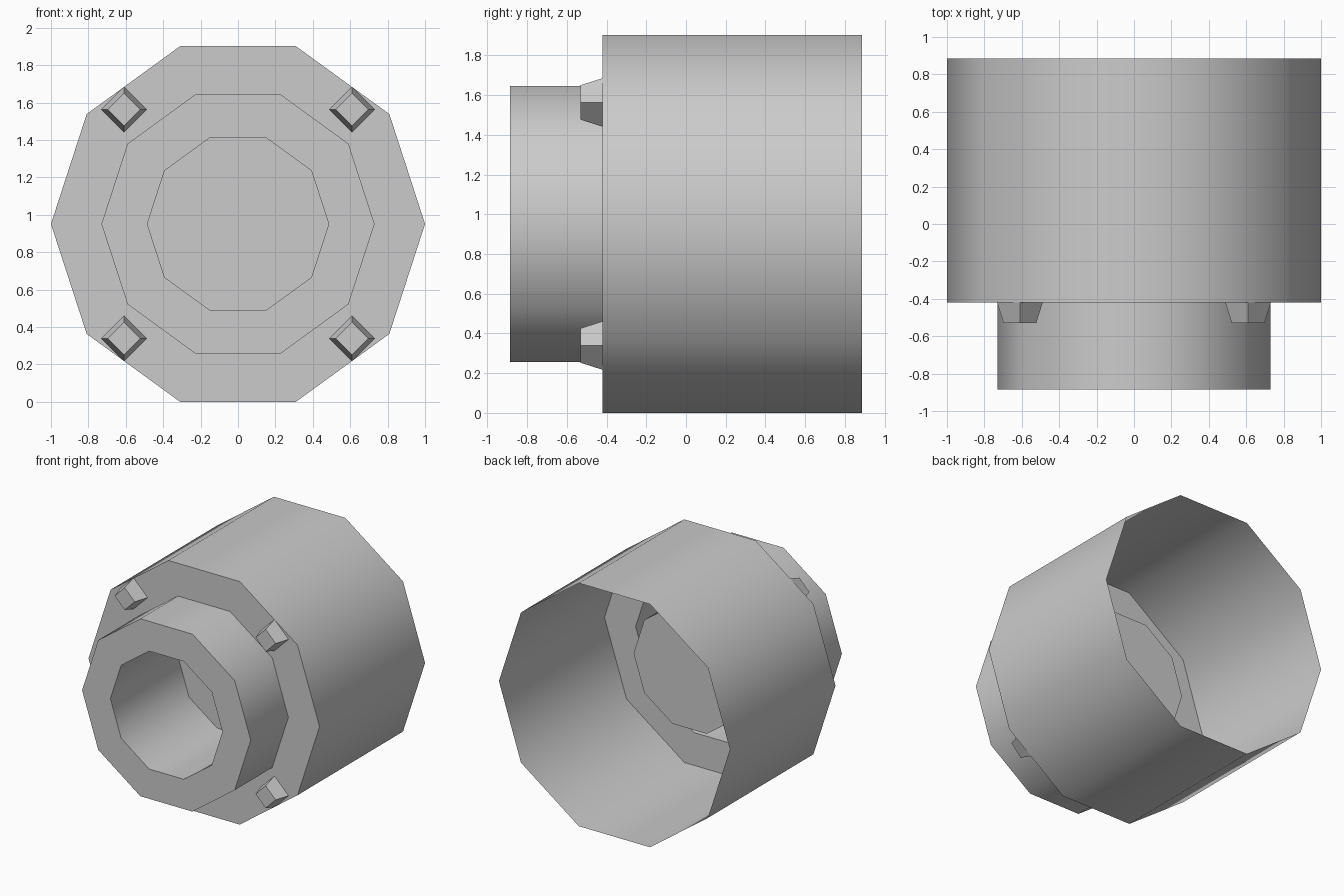
import bpy, bmesh, math

if "Cube" in bpy.data.objects:
    bpy.data.objects.remove(bpy.data.objects["Cube"])

SIDES = 10
CZ = math.sin(math.radians(72))   # axis height, so the flat side rests on the ground

grey = bpy.data.materials.new("plain grey")
grey.diffuse_color = (0.6, 0.6, 0.6, 1)
grey.use_nodes = True
grey.node_tree.nodes["Principled BSDF"].inputs["Base Color"].default_value = grey.diffuse_color


def finish(name, bm, smooth):
    me = bpy.data.meshes.new(name)
    bm.to_mesh(me)
    bm.free()
    me.materials.append(grey)
    ob = bpy.data.objects.new(name, me)
    bpy.context.collection.objects.link(ob)
    if smooth:
        bpy.ops.object.select_all(action='DESELECT')
        ob.select_set(True)
        bpy.context.view_layer.objects.active = ob
        bpy.ops.object.shade_smooth_by_angle(angle=math.radians(45))
    return ob


def lathe(name, profile, sides, cx, cz, cap, smooth):
    """Turn a (radius, y) profile round an axis along y; optionally cap its last ring."""
    bm = bmesh.new()
    rings = []
    for r, y in profile:
        rings.append([bm.verts.new((cx + r * math.cos(2 * math.pi * i / sides), y,
                                    cz + r * math.sin(2 * math.pi * i / sides)))
                      for i in range(sides)])
    for a, b in zip(rings, rings[1:]):
        for i in range(sides):
            j = (i + 1) % sides
            bm.faces.new((a[i], b[i], b[j], a[j]))
    if cap:
        bm.faces.new(rings[-1])
    bm.normal_update()
    # the cap faces the front
    for f in bm.faces:
        if len(f.verts) == sides and cap and f.calc_center_median().y < 0 \
                and abs(f.normal.y) > 0.99 and f.index == -1 and f.normal.y > 0:
            f.normal_flip()
    bm.normal_update()
    return finish(name, bm, smooth)


# open-backed thin shell: body, shoulder, neck, front rim, bore and bore floor
lathe("stepped_housing",
      [(1, 0.885), (1, -0.42), (0.73, -0.42), (0.73, -0.885),
       (0.485, -0.885), (0.485, -0.045)],
      SIDES, 0, CZ, True, True)

# four tapered diamond studs on the shoulder
for sx in (-1, 1):
    for sz in (-1, 1):
        lathe("shoulder_stud", [(0.122, -0.42), (0.087, -0.53)],
              4, sx * 0.61, CZ + sz * 0.612, True, False)
